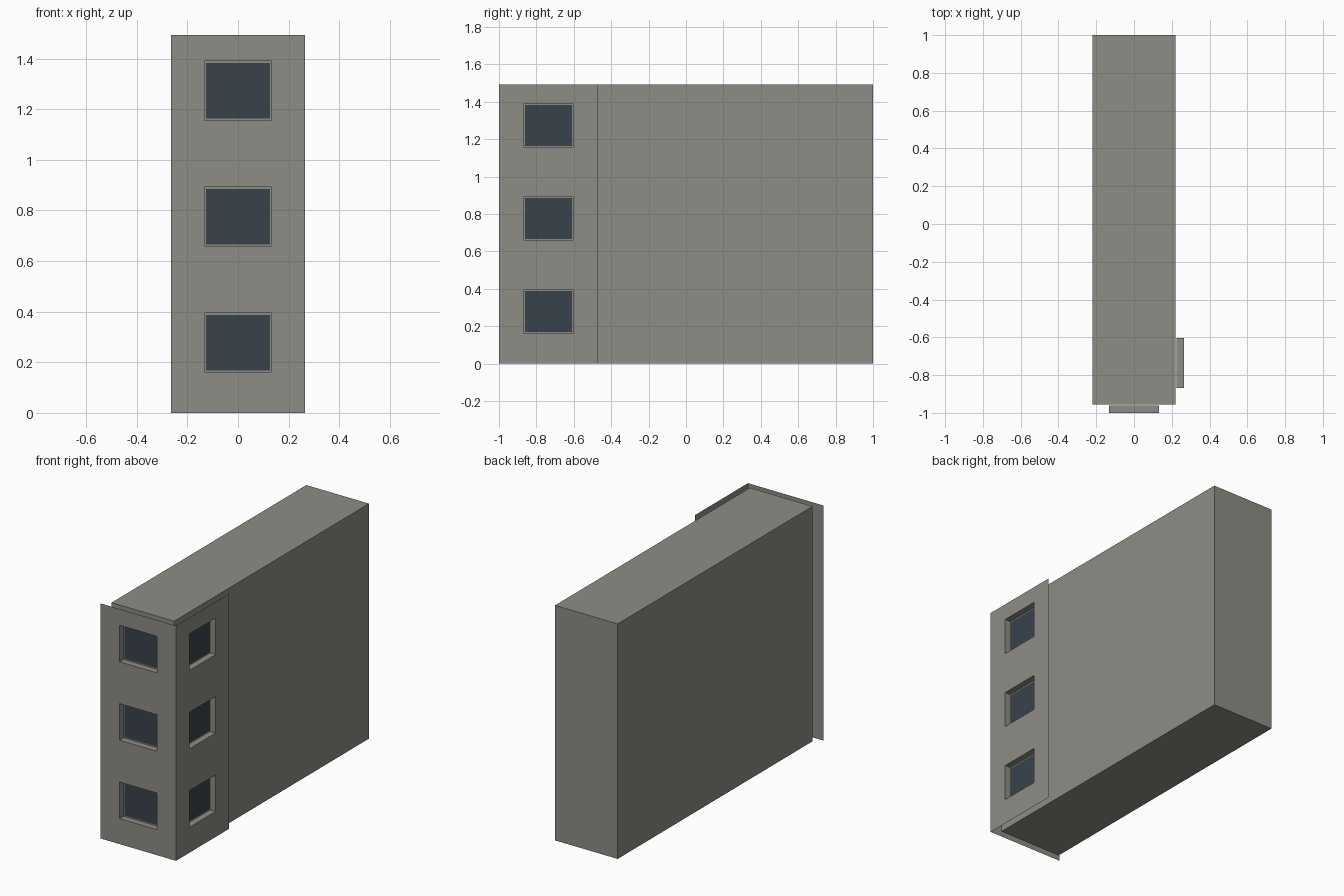
import bpy, bmesh, math

if "Cube" in bpy.data.objects:
    bpy.data.objects.remove(bpy.data.objects["Cube"])

H = 1.493          # building height
W = 0.265          # half width of a facade sheet
WIN = 0.132        # half width of a window opening
DEPTH = 0.04       # window reveal depth
FLOORS, PITCH = 3, 0.498

glass = bpy.data.materials.new("window_glass")
glass.diffuse_color = (0.04, 0.055, 0.07, 1)
glass.use_nodes = True
glass.node_tree.nodes["Principled BSDF"].inputs["Base Color"].default_value = glass.diffuse_color
wall = bpy.data.materials.new("wall_grey")
wall.diffuse_color = (0.27, 0.265, 0.235, 1)
wall.use_nodes = True
wall.node_tree.nodes["Principled BSDF"].inputs["Base Color"].default_value = wall.diffuse_color


def finish(bm, name):
    me = bpy.data.meshes.new(name)
    bm.to_mesh(me)
    bm.free()
    ob = bpy.data.objects.new(name, me)
    bpy.context.collection.objects.link(ob)
    me.materials.append(wall)
    me.materials.append(glass)
    return ob


def facade(name, location, turn):
    """Thin wall sheet facing -y with a column of recessed windows."""
    bm = bmesh.new()
    xs = [-W, -WIN, WIN, W]
    zs = [0]
    for f in range(FLOORS):
        zs += [f * PITCH + 0.162, f * PITCH + 0.394]
    zs.append(H)
    grid = [[bm.verts.new((x, 0, z)) for x in xs] for z in zs]
    panes = []
    for r in range(len(zs) - 1):
        for c in range(3):
            face = bm.faces.new((grid[r][c], grid[r][c + 1],
                                 grid[r + 1][c + 1], grid[r + 1][c]))
            if c == 1 and r % 2 == 1:
                panes.append(face)
    bm.normal_update()
    # window reveals, then the narrow frame around each pane
    bmesh.ops.inset_individual(bm, faces=panes, thickness=0, depth=0)
    for v in {v for p in panes for v in p.verts}:
        v.co.y = DEPTH
    bm.normal_update()
    bmesh.ops.inset_individual(bm, faces=panes, thickness=0.009, depth=0)
    for p in panes:
        p.material_index = 1
    ob = finish(bm, name)
    ob.location = location
    ob.rotation_euler.z = turn
    return ob


# main building block
bm = bmesh.new()
bmesh.ops.create_cube(bm, size=1)
bmesh.ops.scale(bm, vec=(0.44, 1.955, H), verts=bm.verts)
bmesh.ops.translate(bm, vec=(0, 0.0225, H / 2), verts=bm.verts)
finish(bm, "building_block")

# corner facades
facade("front_facade", (0, -1, 0), 0)
facade("side_facade", (W, -1 + W, 0), math.radians(90))
